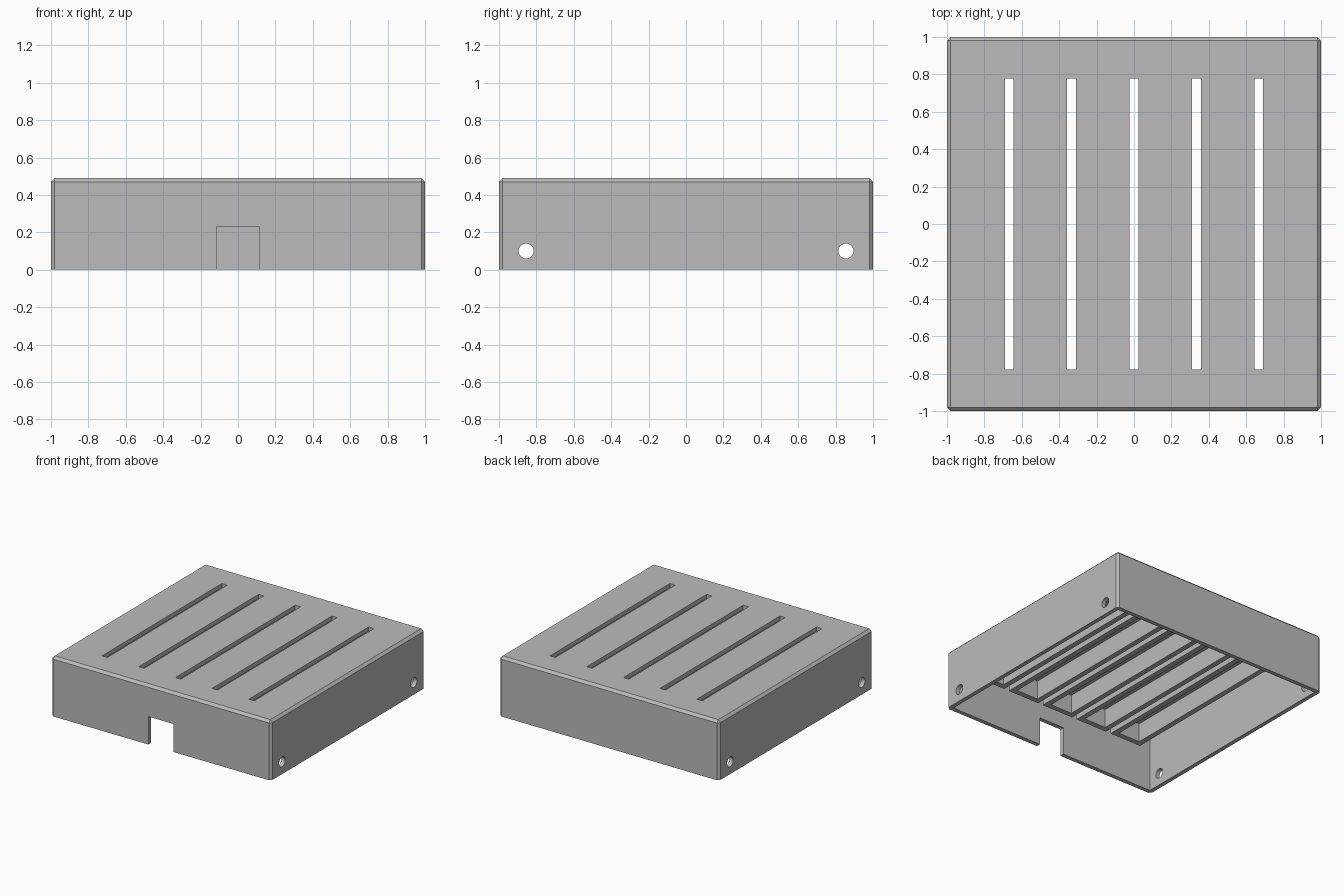
import bpy, bmesh, math
from mathutils import Matrix

if "Cube" in bpy.data.objects:
    bpy.data.objects.remove(bpy.data.objects["Cube"])

H = 0.49          # overall height
WALL = 0.035      # wall thickness
SLOT_X = [-0.667, -0.333, 0.0, 0.333, 0.667]
SLOT_W, SLOT_L = 0.048, 1.555

gray = bpy.data.materials.new("plain gray")
gray.diffuse_color = (0.5, 0.5, 0.5, 1)
gray.use_nodes = True
gray.node_tree.nodes["Principled BSDF"].inputs["Base Color"].default_value = gray.diffuse_color


def finish(name, bm):
    bmesh.ops.recalc_face_normals(bm, faces=bm.faces)
    me = bpy.data.meshes.new(name)
    bm.to_mesh(me)
    bm.free()
    me.materials.append(gray)
    ob = bpy.data.objects.new(name, me)
    bpy.context.collection.objects.link(ob)
    return ob


def box_bm(lo, hi):
    bm = bmesh.new()
    size = [b - a for a, b in zip(lo, hi)]
    mid = [(a + b) / 2 for a, b in zip(lo, hi)]
    bmesh.ops.create_cube(bm, size=1, matrix=Matrix.Translation(mid) @ Matrix.Diagonal((*size, 1)))
    return bm


def cut(target, cutter):
    mod = target.modifiers.new("cut", 'BOOLEAN')
    mod.operation, mod.solver, mod.object = 'DIFFERENCE', 'EXACT', cutter
    bpy.context.view_layer.objects.active = target
    bpy.ops.object.modifier_apply(modifier=mod.name)
    bpy.data.objects.remove(cutter)


# Cover shell: box with chamfered upright and top edges
bm = box_bm((-1, -1, 0), (1, 1, H))
edges = [e for e in bm.edges if max(v.co.z for v in e.verts) > H / 2]
bmesh.ops.bevel(bm, geom=edges, offset=0.02, segments=1, affect='EDGES')
cover = finish("cover_shell", bm)

# Hollow interior, open at the bottom
i = 1 - WALL
cut(cover, finish("hollow_cutter", box_bm((-i, -i, -0.1), (i, i, H - WALL))))

# Vent slots in the top
for x in SLOT_X:
    cut(cover, finish("slot_cutter", box_bm((x - SLOT_W / 2, -SLOT_L / 2, 0.4),
                                            (x + SLOT_W / 2, SLOT_L / 2, 0.6))))

# Cable notch in the front wall
cut(cover, finish("notch_cutter", box_bm((-0.115, -1.1, -0.1), (0.115, -0.9, 0.23))))

# Screw holes through both side walls
for y in (-0.855, 0.855):
    bm = bmesh.new()
    bmesh.ops.create_cone(bm, cap_ends=True, segments=32, radius1=0.04, radius2=0.04, depth=2.4,
                          matrix=Matrix.Translation((0, y, 0.10)) @ Matrix.Rotation(math.pi / 2, 4, 'Y'))
    cut(cover, finish("hole_cutter", bm))


# Skirt walls hanging from the ceiling around each slot
def skirt(x, margin=0.12, t=0.045, z0=0.30, z1=H - WALL + 0.005):
    bm = bmesh.new()
    loops = []
    for inset, z in ((0, z0), (0, z1), (t, z1), (t, z0)):
        a = SLOT_W / 2 + margin - inset
        b = SLOT_L / 2 + margin - inset
        loops.append([bm.verts.new((x + sx * a, sy * b, z))
                      for sx, sy in ((-1, -1), (1, -1), (1, 1), (-1, 1))])
    for k in range(4):
        p, q = loops[k], loops[(k + 1) % 4]
        for j in range(4):
            n = (j + 1) % 4
            bm.faces.new((p[j], p[n], q[n], q[j]))
    return finish("slot_skirt", bm)


for x in SLOT_X:
    skirt(x)

# Smooth hole walls, sharp everywhere else
bpy.ops.object.select_all(action='DESELECT')
cover.select_set(True)
bpy.context.view_layer.objects.active = cover
bpy.ops.object.shade_smooth_by_angle(angle=math.radians(25))
